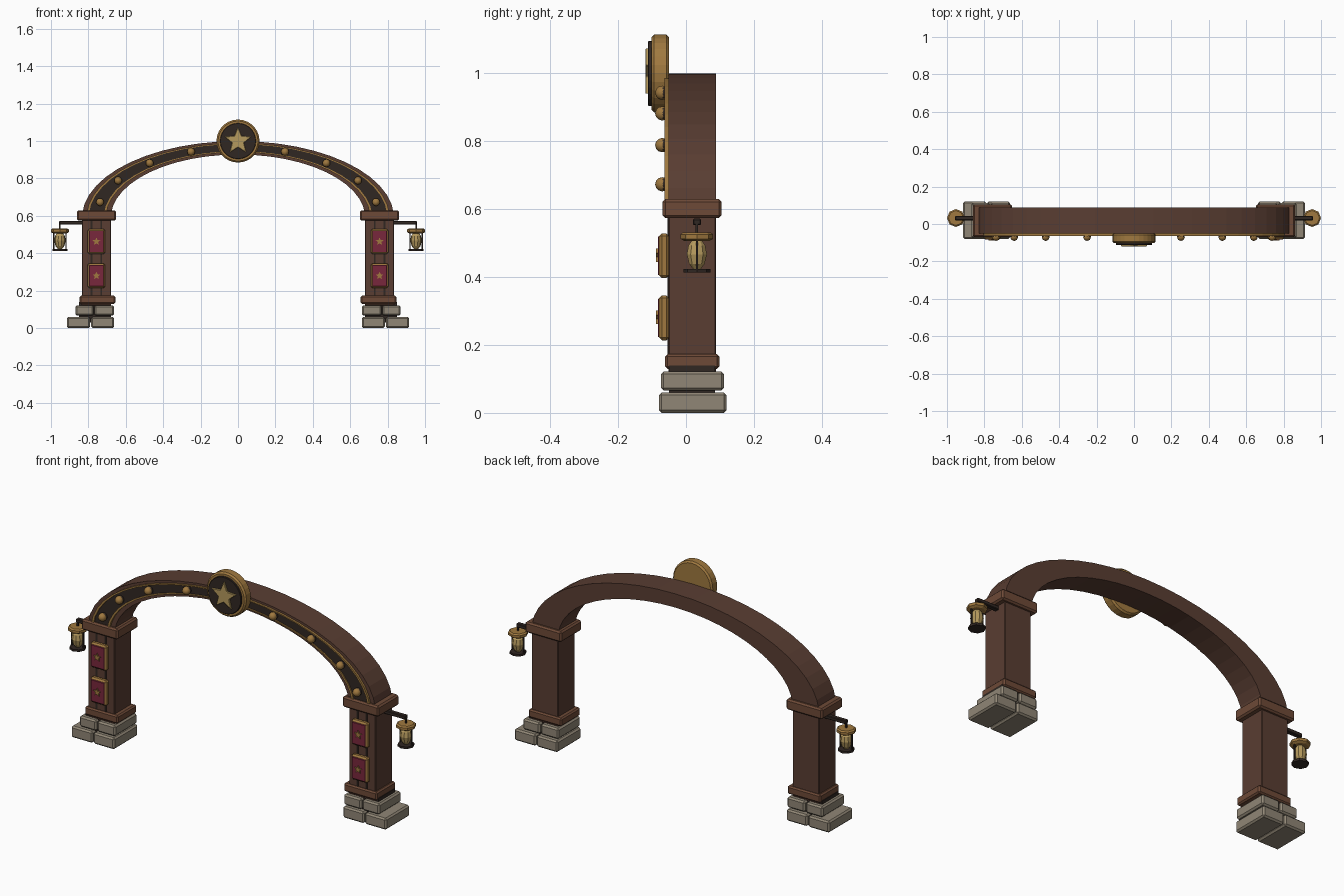
import bpy, bmesh, math
from mathutils import Matrix

if "Cube" in bpy.data.objects:
    bpy.data.objects.remove(bpy.data.objects["Cube"])

def mat(name, c):
    m = bpy.data.materials.new(name)
    m.diffuse_color = (*c, 1)
    m.use_nodes = True
    m.node_tree.nodes["Principled BSDF"].inputs["Base Color"].default_value = m.diffuse_color
    return m

WOOD = mat("wood", (0.10, 0.047, 0.032))
TRIM = mat("trim_wood", (0.155, 0.068, 0.038))
DARK = mat("dark_wood", (0.03, 0.02, 0.016))
GOLD = mat("gold", (0.35, 0.19, 0.05))
PALE = mat("pale_gold", (0.46, 0.32, 0.11))
STONE = mat("stone", (0.28, 0.24, 0.18))
RED = mat("red_cloth", (0.19, 0.02, 0.045))

def finish(name, bm, m, bevel=0, smooth=False):
    bmesh.ops.recalc_face_normals(bm, faces=bm.faces)
    me = bpy.data.meshes.new(name)
    bm.to_mesh(me)
    bm.free()
    me.materials.append(m)
    if smooth:
        for p in me.polygons:
            p.use_smooth = True
    ob = bpy.data.objects.new(name, me)
    bpy.context.collection.objects.link(ob)
    if bevel:
        b = ob.modifiers.new("Bevel", 'BEVEL')
        b.width, b.segments = bevel, 1
        b.limit_method, b.angle_limit = 'ANGLE', math.radians(40)
    return ob

def box(name, x, y, z, m, bevel=0):
    bm = bmesh.new()
    bmesh.ops.create_cube(bm, size=1)
    for v in bm.verts:
        for i, (a, b) in enumerate((x, y, z)):
            v.co[i] = (a + b) / 2 + v.co[i] * (b - a)
    return finish(name, bm, m, bevel)

def prism(name, pts, y0, y1, m, bevel=0):
    """Extrude an (x, z) outline along y."""
    bm = bmesh.new()
    f = bm.faces.new([bm.verts.new((x, y0, z)) for x, z in pts])
    ext = bmesh.ops.extrude_face_region(bm, geom=[f])
    for v in ext["geom"]:
        if isinstance(v, bmesh.types.BMVert):
            v.co.y = y1
    return finish(name, bm, m, bevel)

def ring_pts(cx, cz, n, r, r2=None):
    return [(cx + (r if i % 2 == 0 or not r2 else r2) * math.sin(2 * math.pi * i / n),
             cz + (r if i % 2 == 0 or not r2 else r2) * math.cos(2 * math.pi * i / n)) for i in range(n)]

def lathe(name, cx, cy, prof, m, n=8, smooth=False):
    """Stacked (radius, z) rings with closed ends."""
    bm = bmesh.new()
    rings = [[bm.verts.new((cx + r * math.cos(2 * math.pi * i / n), cy + r * math.sin(2 * math.pi * i / n), z))
              for i in range(n)] for r, z in prof]
    for a, b in zip(rings, rings[1:]):
        for i in range(n):
            j = (i + 1) % n
            bm.faces.new((a[i], a[j], b[j], b[i]))
    bm.faces.new(rings[0])
    bm.faces.new(rings[-1])
    return finish(name, bm, m, 0, smooth)

# Arch geometry: f = 0 inner edge, f = 1 outer edge
CZ = 0.59
def arch_pt(f, t):
    return ((0.68 + 0.154 * f) * math.cos(t), CZ + (0.338 + 0.072 * f) * math.sin(t))

def arch_band(name, f0, f1, y0, y1, m, n=24):
    ts = [0.05 + (math.pi - 0.1) * i / n for i in range(n + 1)]
    bm = bmesh.new()
    secs = []
    for t in ts:
        sec = []
        for f, y in ((f0, y0), (f1, y0), (f1, y1), (f0, y1)):
            x, z = arch_pt(f, t)
            sec.append(bm.verts.new((x, y, z)))
        secs.append(sec)
    for a, b in zip(secs, secs[1:]):
        for i in range(4):
            j = (i + 1) % 4
            bm.faces.new((a[i], a[j], b[j], b[i]))
    bm.faces.new(secs[0])
    bm.faces.new(secs[-1])
    return finish(name, bm, m)

arch_band("arch_beam", 0, 1, -0.052, 0.088, WOOD)
arch_band("arch_inset", 0.24, 0.78, -0.057, -0.045, DARK)
arch_band("arch_inner_gold_line", 0.17, 0.25, -0.063, -0.045, GOLD)
arch_band("arch_outer_gold_line", 0.77, 0.85, -0.063, -0.045, GOLD)

# Studs along the arch
for k in range(4):
    for s in (-1, 1):
        x, z = arch_pt(0.5, math.radians(12.9 + 19.25 * k))
        prism("stud_base", ring_pts(s * x, z, 8, 0.021), -0.072, -0.05, DARK, 0.003)
        bm = bmesh.new()
        bmesh.ops.create_uvsphere(bm, u_segments=8, v_segments=6, radius=0.021,
                                  matrix=Matrix.Translation((s * x, -0.07, z)))
        finish("stud", bm, GOLD, 0, True)

# Star medallion
prism("medallion_rim", ring_pts(0, 1.0, 28, 0.115), -0.102, -0.05, GOLD, 0.008)
prism("medallion_face", ring_pts(0, 1.0, 28, 0.096), -0.112, -0.09, DARK, 0.002)
prism("medallion_star", ring_pts(0, 1.0, 10, 0.075, 0.033), -0.12, -0.1, PALE, 0.002)

for s in (-1, 1):
    def sx(a, b):
        return tuple(sorted((s * a, s * b)))
    cx = s * 0.757
    # Stone footing
    for a, b in ((0.663, 0.785), (0.79, 0.914)):
        box("lower_stone", sx(a, b), (-0.08, 0.12), (0.0, 0.06), STONE, 0.008)
    for a, b in ((0.663, 0.766), (0.772, 0.87)):
        box("upper_stone", sx(a, b), (-0.074, 0.112), (0.066, 0.122), STONE, 0.008)
    box("footing_core", sx(0.68, 0.85), (-0.05, 0.086), (0.03, 0.14), DARK)
    # Pillar with collars and front grooves
    box("pillar", sx(0.68, 0.834), (-0.052, 0.088), (0.12, 0.63), WOOD, 0.003)
    box("pillar_base", sx(0.655, 0.847), (-0.062, 0.098), (0.13, 0.173), TRIM, 0.007)
    box("pillar_cap", sx(0.652, 0.862), (-0.069, 0.105), (0.574, 0.63), TRIM, 0.008)
    for d in (-0.026, 0.026):
        box("pillar_groove", (cx + d - 0.005, cx + d + 0.005), (-0.055, -0.045), (0.17, 0.58), DARK)
    # Framed star panels
    for z in (0.28, 0.463):
        box("panel_frame", (cx - 0.047, cx + 0.047), (-0.079, -0.05), (z - 0.066, z + 0.066), GOLD, 0.008)
        box("panel_cloth", (cx - 0.039, cx + 0.039), (-0.083, -0.06), (z - 0.057, z + 0.057), RED, 0.002)
        prism("panel_star", ring_pts(cx, z, 10, 0.022, 0.01), -0.089, -0.07, GOLD)
    # Hanging lantern
    lx, ly = s * 0.952, 0.032
    box("lantern_arm", sx(0.82, 0.956), (ly - 0.012, ly + 0.012), (0.553, 0.572), DARK, 0.003)
    box("lantern_hanger", (lx - 0.004, lx + 0.004), (ly - 0.004, ly + 0.004), (0.52, 0.56), DARK)
    lathe("lantern_roof", lx, ly, [(0.036, 0.506), (0.048, 0.513), (0.048, 0.526), (0.04, 0.532)], GOLD)
    lathe("lantern_glass", lx, ly,
          [(0.012, 0.424), (0.024, 0.439), (0.031, 0.467), (0.026, 0.493), (0.014, 0.51)], PALE, 10)
    lathe("lantern_base", lx, ly, [(0.04, 0.413), (0.04, 0.424)], DARK)
    for d in (-0.033, 0.033):
        box("lantern_bar", (lx + d - 0.003, lx + d + 0.003), (ly - 0.003, ly + 0.003), (0.42, 0.51), DARK)
